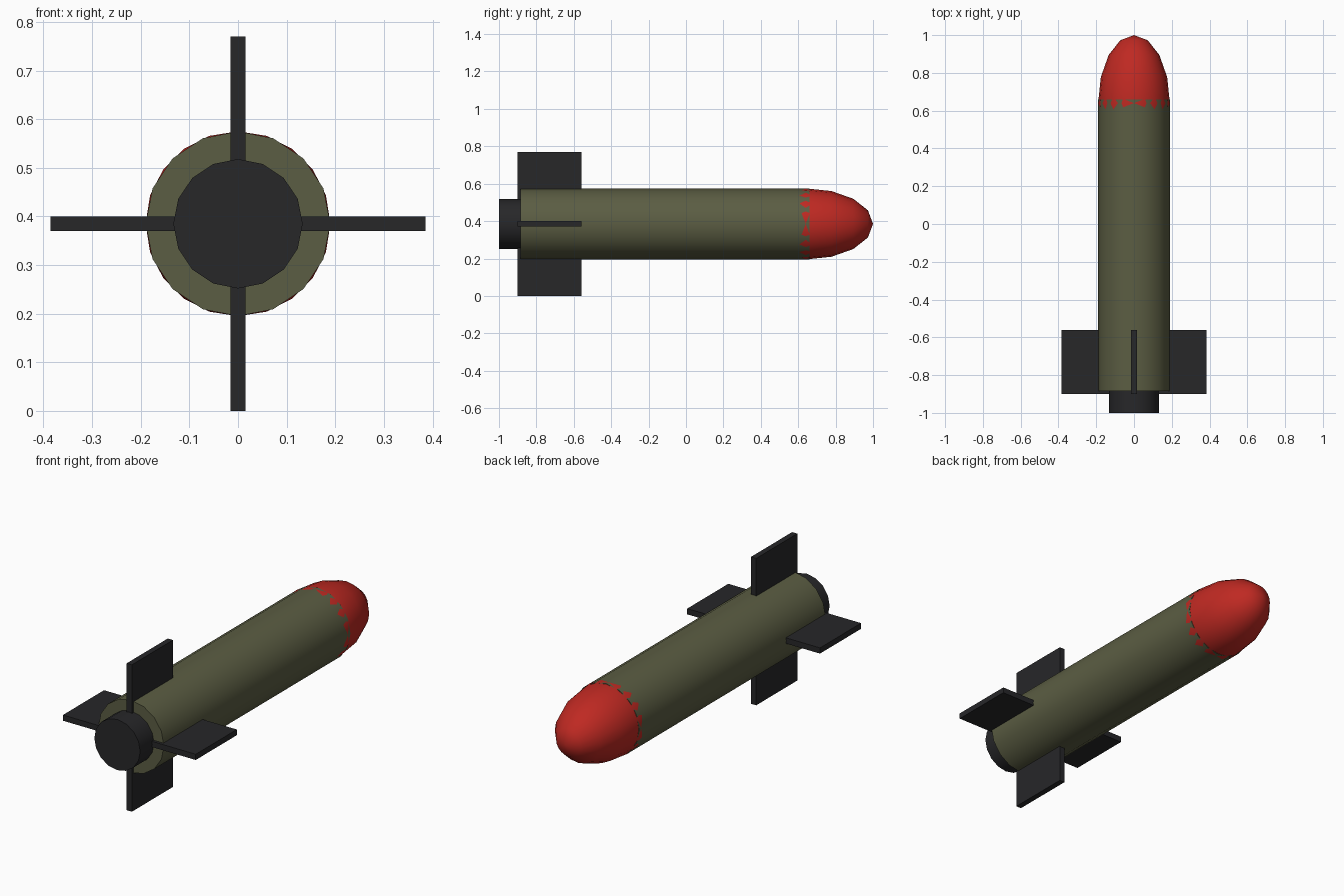
import bpy
from math import pi, radians, sin, cos

if "Cube" in bpy.data.objects:
    bpy.data.objects.remove(bpy.data.objects["Cube"])

AXIS_Z = 0.385


def material(name, rgb):
    m = bpy.data.materials.new(name)
    m.diffuse_color = (*rgb, 1)
    m.use_nodes = True
    m.node_tree.nodes["Principled BSDF"].inputs["Base Color"].default_value = m.diffuse_color
    return m


olive = material("olive", (0.105, 0.11, 0.056))
red = material("red", (0.52, 0.022, 0.016))
dark = material("dark", (0.02, 0.02, 0.022))


def finish(name, mat, smooth=True):
    ob = bpy.context.object
    ob.name = name
    ob.data.materials.append(mat)
    bpy.ops.object.transform_apply(location=False, rotation=True, scale=True)
    if smooth:
        bpy.ops.object.shade_smooth_by_angle(angle=radians(35))
    return ob


def tube(name, radius, y0, y1, mat):
    bpy.ops.mesh.primitive_cylinder_add(
        vertices=16, radius=radius, depth=y1 - y0,
        location=(0, (y0 + y1) / 2, AXIS_Z), rotation=(pi / 2, 0, 0))
    return finish(name, mat)


# Main body and the exhaust nozzle at the rear
tube("body", 0.19, -0.885, 0.66, olive)
tube("nozzle", 0.133, -1.0, -0.86, dark)

# Rounded nose: stretched sphere sunk into the front of the body
bpy.ops.mesh.primitive_uv_sphere_add(
    segments=20, ring_count=8, radius=1,
    location=(0, 0.64, AXIS_Z), rotation=(pi / 2, 0, 0))
bpy.context.object.scale = (0.19, 0.19, 0.36)
finish("nose", red)

# Four tail fins around the body
INNER, OUTER = 0.1, 0.385
for i in range(4):
    a = i * pi / 2
    mid = (INNER + OUTER) / 2
    bpy.ops.mesh.primitive_cube_add(
        size=1, location=(mid * cos(a), -0.73, AXIS_Z + mid * sin(a)),
        rotation=(0, -a, 0))
    bpy.context.object.scale = (OUTER - INNER, 0.34, 0.03)
    finish(f"fin_{i + 1}", dark, smooth=False)
